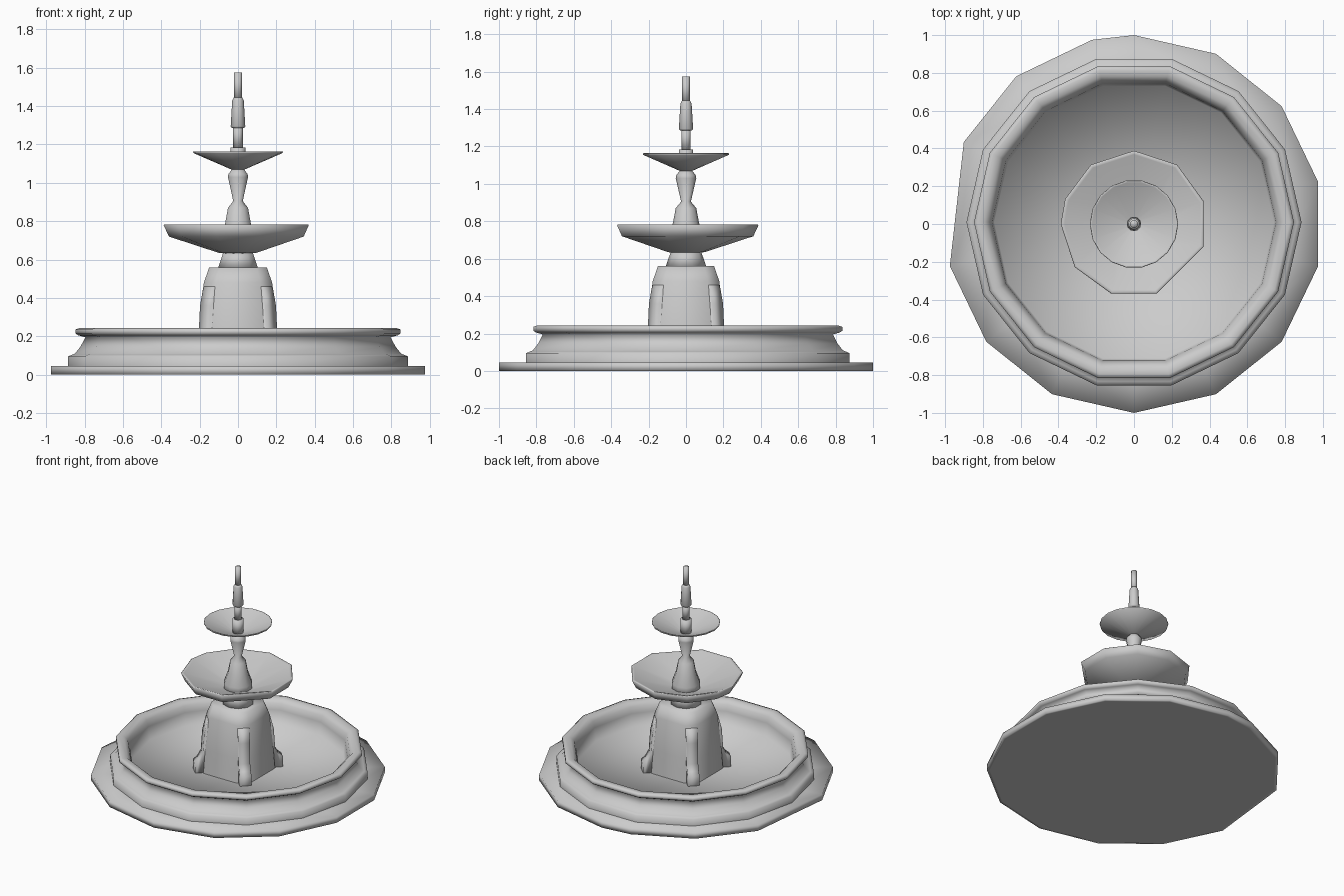
import bpy, bmesh
from math import cos, sin, radians, pi

cube = bpy.data.objects.get("Cube")
if cube:
    bpy.data.objects.remove(cube, do_unlink=True)

stone = bpy.data.materials.new("grey_stone")
stone.use_nodes = True
GREY = (0.6, 0.6, 0.6, 1)
stone.diffuse_color = GREY
stone.node_tree.nodes["Principled BSDF"].inputs["Base Color"].default_value = GREY


def finish(bm, name, sharp=180):
    bmesh.ops.recalc_face_normals(bm, faces=bm.faces)
    mesh = bpy.data.meshes.new(name)
    bm.to_mesh(mesh)
    bm.free()
    mesh.materials.append(stone)
    ob = bpy.data.objects.new(name, mesh)
    bpy.context.collection.objects.link(ob)
    bpy.ops.object.select_all(action='DESELECT')
    ob.select_set(True)
    bpy.context.view_layer.objects.active = ob
    bpy.ops.object.shade_smooth_by_angle(angle=radians(sharp))


def ring_angles(n, start=0):
    return [start + 360 * i / n for i in range(n)]


def loft(bm, rings):
    """Skin a list of rings; a ring of one vertex is a pole."""
    for a, b in zip(rings, rings[1:]):
        n = max(len(a), len(b))
        for i in range(n):
            j = (i + 1) % n
            quad = [a[i % len(a)], a[j % len(a)], b[j % len(b)], b[i % len(b)]]
            bm.faces.new(list(dict.fromkeys(quad)))


def lathe(name, profile, angles, y=0):
    """Turn a (radius, height) profile about z with the given corner angles."""
    bm = bmesh.new()
    rings = []
    for r, z in profile:
        corners = angles if r > 0 else [0]
        rings.append([bm.verts.new((r * cos(radians(a)), y + r * sin(radians(a)), z))
                      for a in corners])
    loft(bm, rings)
    finish(bm, name)


# Uneven polygon plinth
step = 360 / 14
plinth_angles = [90 - step * i for i in range(11)] + [90 + step * (i + 0.5) for i in (2, 1, 0)]
lathe("plinth", [(0, 0), (0.98, 0), (1, 0), (1, 0.045), (0.8, 0.046)], plinth_angles)

# Large basin: stepped foot, waisted wall, rounded lip, steep inner wall and flat floor
lathe("basin", [
    (0.887, 0.04), (0.887, 0.095), (0.865, 0.104), (0.85, 0.11),
    (0.822, 0.145), (0.795, 0.195), (0.832, 0.205), (0.847, 0.215),
    (0.847, 0.236), (0.825, 0.243), (0.79, 0.238), (0.765, 0.215), (0.752, 0.17),
    (0.74, 0.075), (0, 0.065)],
    ring_angles(14), y=0.01)

# Square pedestal with softened corners
bm = bmesh.new()
rings = []
for h, z in [(0.215, 0.002), (0.2, 0.24), (0.178, 0.48), (0.15, 0.56)]:
    c = h * 0.65
    corners = [(h, -c), (h, c), (c, h), (-c, h), (-h, c), (-h, -c), (-c, -h), (c, -h)]
    rings.append([bm.verts.new((x, y, z)) for x, y in corners])
loft(bm, rings)
bm.faces.new(rings[0])
bm.faces.new(rings[-1])
finish(bm, "pedestal", 70)

# Flared corner feet on the diagonals
FOOT = [(0.15, 0.002), (0.3, 0.002), (0.305, 0.14), (0.275, 0.165),
        (0.25, 0.21), (0.24, 0.36), (0.215, 0.46), (0.15, 0.46)]
for name, turn in (("back_left", 1), ("back_right", 3), ("front_right", 5), ("front_left", 7)):
    bm = bmesh.new()
    a = turn * pi / 4
    sides = []
    for w in (-0.04, 0.04):
        sides.append([bm.verts.new((r * cos(a) - w * sin(a), r * sin(a) + w * cos(a), z))
                      for r, z in FOOT])
    loft(bm, sides)
    for s in sides:
        bm.faces.new(s)
    finish(bm, name + "_foot")

# Middle dish on its neck, with an uneven rim
dish_angles = [90, 54, 18, -18, -72, -108, -144, -180, -200, -234]
lathe("middle_neck", [(0, 0.555), (0.11, 0.555), (0.08, 0.64), (0, 0.65)], ring_angles(10, 18))
lathe("middle_dish", [(0, 0.625), (0.1, 0.635), (0.36, 0.72), (0.388, 0.78), (0.382, 0.784),
                      (0.368, 0.78), (0.1, 0.675), (0, 0.665)], dish_angles)

# Baluster column
lathe("column", [(0, 0.64), (0.1, 0.645), (0.1, 0.71), (0.07, 0.79), (0.055, 0.87),
                 (0.026, 0.905), (0.055, 1.03), (0.053, 1.045), (0.03, 1.075), (0, 1.08)],
      ring_angles(10, 18))

# Upper dish
lathe("upper_dish", [(0, 1.065), (0.035, 1.07), (0.232, 1.155), (0.234, 1.162), (0.23, 1.164),
                     (0.222, 1.16), (0.035, 1.085), (0, 1.08)], ring_angles(18))

# Nozzle: collar, stem, sleeve and spout
lathe("collar", [(0, 1.075), (0.038, 1.075), (0.038, 1.185), (0, 1.185)], ring_angles(12))
lathe("stem", [(0, 1.18), (0.025, 1.18), (0.025, 1.3), (0, 1.3)], ring_angles(12))
lathe("sleeve", [(0, 1.285), (0.032, 1.285), (0.038, 1.295), (0.03, 1.43),
                 (0.022, 1.445), (0, 1.445)], ring_angles(12))
lathe("spout", [(0, 1.43), (0.021, 1.43), (0.021, 1.575), (0, 1.575)], ring_angles(12))
